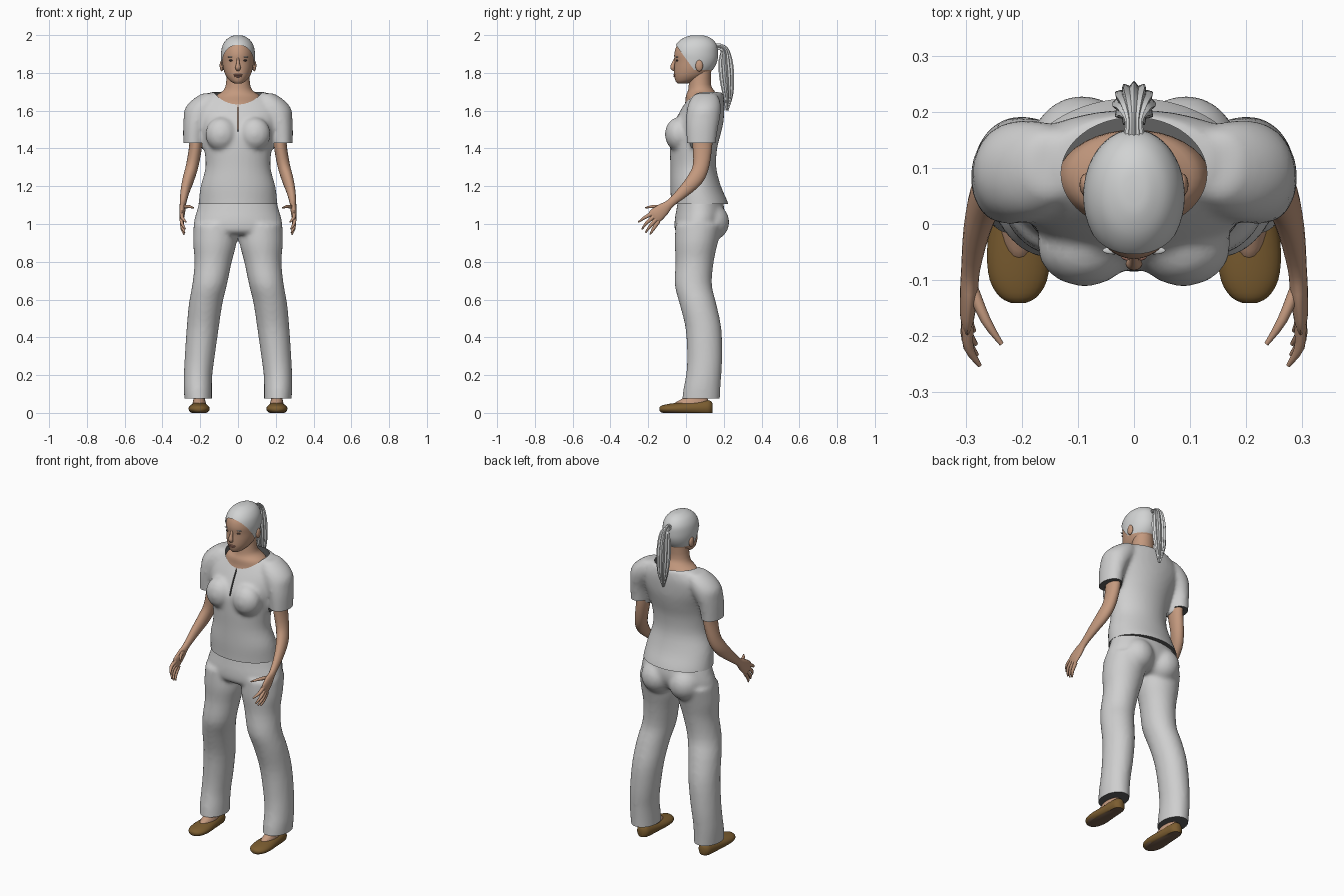
import bpy, bmesh, math
from mathutils import Vector, Matrix

if "Cube" in bpy.data.objects:
    bpy.data.objects.remove(bpy.data.objects["Cube"])


def material(name, rgb):
    m = bpy.data.materials.new(name)
    m.use_nodes = True
    m.diffuse_color = (*rgb, 1)
    m.node_tree.nodes["Principled BSDF"].inputs["Base Color"].default_value = (*rgb, 1)
    return m


CLOTH = material("light grey cloth", (0.62, 0.62, 0.62))
LINING = material("dark lining", (0.12, 0.12, 0.12))
HAIR = material("pale grey hair", (0.64, 0.65, 0.65))
SKIN = material("skin", (0.55, 0.32, 0.21))
LIPS = material("lips", (0.4, 0.19, 0.14))
EYES = material("dark eyes", (0.1, 0.07, 0.06))
SHOE = material("brown leather", (0.2, 0.11, 0.03))
SOLE = material("shoe sole", (0.18, 0.11, 0.07))


def spline(pts, steps):
    """Smooth curve through points of any dimension."""
    out = []
    for i in range(len(pts) - 1):
        a, b, c, d = (pts[max(0, min(len(pts) - 1, i + k))] for k in (-1, 0, 1, 2))
        for s in range(steps):
            t = s / steps
            out.append([q + t * ((r - p) / 2 + t * (p - 2.5 * q + 2 * r - e / 2
                        + t * (1.5 * (q - r) + (e - p) / 2))) for p, q, r, e in zip(a, b, c, d)])
    return out + [list(pts[-1])]


def loft(bm, pts, side=1, flat=False, n=24, steps=3, ridge=0):
    """Skin ellipses (x, y, z, radius across, radius along) into a closed tube."""
    pts = spline(pts, steps)
    rings = []
    for i, (x, y, z, ru, rv) in enumerate(pts):
        a, b = pts[max(i - 1, 0)], pts[min(i + 1, len(pts) - 1)]
        t = Vector((0, 0, 1)) if flat else (Vector(b[:3]) - Vector(a[:3])).normalized()
        u = (Vector((1, 0, 0)) - t * t.x).normalized()
        v = t.cross(u)
        ring = []
        for k in range(n):
            w = 2 * math.pi * k / n
            r = 1 + ridge * math.cos(n * w / 4)
            p = Vector((x, y, z)) + r * (u * ru * math.cos(w) + v * rv * math.sin(w))
            ring.append(bm.verts.new((p.x * side, p.y, p.z)))
        rings.append(ring)
    for lo, hi in zip(rings, rings[1:]):
        for k in range(n):
            bm.faces.new((lo[k], lo[(k + 1) % n], hi[(k + 1) % n], hi[k]))
    bm.faces.new(rings[0])
    bm.faces.new(rings[-1])


def ball(bm, loc, radii):
    bmesh.ops.create_uvsphere(bm, u_segments=20, v_segments=12, radius=1,
                              matrix=Matrix.LocRotScale(Vector(loc), None, Vector(radii)))


def finish(name, bm, *mats):
    bmesh.ops.recalc_face_normals(bm, faces=bm.faces)
    me = bpy.data.meshes.new(name)
    bm.to_mesh(me)
    bm.free()
    for m in mats:
        me.materials.append(m)
    ob = bpy.data.objects.new(name, me)
    bpy.context.collection.objects.link(ob)
    me.shade_smooth()
    me.set_sharp_from_angle(angle=math.radians(50))
    return ob


def cutter(loc, size, round_=False):
    """Box or upright elliptical cylinder whose cut faces take the lining colour."""
    bm = bmesh.new()
    mat = Matrix.LocRotScale(Vector(loc), None, Vector(size))
    if round_:
        bmesh.ops.create_cone(bm, cap_ends=True, segments=48, radius1=0.5, radius2=0.5, depth=1, matrix=mat)
    else:
        bmesh.ops.create_cube(bm, size=1, matrix=mat)
    for f in bm.faces:
        f.material_index = 1
    ob = finish("cutter", bm, CLOTH, LINING)
    ob.hide_render = True
    return ob


def tailor(ob, cutters):
    """Fuse overlapping volumes into one garment, relax it, then trim the openings."""
    rm = ob.modifiers.new("fuse", "REMESH")
    rm.mode, rm.voxel_size = "VOXEL", 0.011
    sm = ob.modifiers.new("relax", "SMOOTH")
    sm.factor, sm.iterations = 0.5, 8
    for c in cutters:
        bo = ob.modifiers.new("trim", "BOOLEAN")
        bo.operation, bo.solver, bo.object = "DIFFERENCE", "EXACT", c
    bpy.context.view_layer.update()
    ev = ob.evaluated_get(bpy.context.evaluated_depsgraph_get())
    me = bpy.data.meshes.new_from_object(ev)
    ob.modifiers.clear()
    ob.data = me
    me.shade_smooth()
    me.set_sharp_from_angle(angle=math.radians(50))
    for c in cutters:
        bpy.data.objects.remove(c)


def stack(rows):
    """Rows of height, half width, front y, back y become centred ellipses."""
    return [(0, (f + b) / 2, z, w, (b - f) / 2) for z, w, f, b in rows]


def limb(rows):
    """Rows of height, inner x, outer x, front y, back y become ellipses."""
    return [((i + o) / 2, (f + b) / 2, z, (o - i) / 2, (b - f) / 2) for z, i, o, f, b in rows]


# Blouse with short sleeves, round neckline and front slit
bm = bmesh.new()
loft(bm, stack([(1.07, .212, -.08, .235), (1.12, .208, -.08, .22), (1.2, .198, -.083, .185), (1.3, .172, -.083, .16),
                (1.4, .18, -.085, .165), (1.48, .195, -.08, .185), (1.54, .215, -.06, .198), (1.6, .23, -.03, .203),
                (1.65, .21, .0, .203), (1.7, .14, .03, .195)]), flat=True, n=40)
for s in (1, -1):
    loft(bm, limb([(1.4, .185, .29, .005, .155), (1.5, .17, .291, .0, .168), (1.56, .144, .288, .0, .18),
                   (1.61, .105, .282, .005, .186), (1.655, .09, .245, .02, .18), (1.692, .1, .19, .05, .16)]),
         side=s, flat=True)
    ball(bm, (s * .088, -.04, 1.475), (.085, .072, .09))
blouse = finish("blouse", bm, CLOTH, LINING)
tailor(blouse, [cutter((0, .09, 1.7), (.26, .2, .3), True), cutter((0, -.1, 1.56), (.007, .2, .14)),
                cutter((0, .05, 1.05), (.6, .6, .11))]
       + [cutter((s * .285, .08, 1.37), (.19, .3, .12)) for s in (1, -1)])

# Trousers
bm = bmesh.new()
loft(bm, stack([(.945, .2, -.04, .14), (.97, .23, -.06, .175), (1.02, .232, -.06, .2),
                (1.07, .218, -.052, .205), (1.14, .2, -.04, .19)]), flat=True, n=40)
for s in (1, -1):
    loft(bm, limb([(.03, .138, .28, -.025, .178), (.12, .138, .287, -.015, .182), (.2, .136, .287, .0, .187),
                   (.3, .123, .282, .006, .192), (.45, .102, .272, -.003, .187), (.58, .082, .26, -.035, .16),
                   (.68, .058, .242, -.06, .137), (.8, .033, .23, -.055, .147), (.9, .008, .238, -.06, .168),
                   (1.0, .01, .235, -.055, .19)]), side=s, flat=True, n=32)
    ball(bm, (s * .092, .13, 1.01), (.095, .1, .1))
trousers = finish("trousers", bm, CLOTH, LINING)
tailor(trousers, [cutter((0, .05, .02), (.8, .6, .11))])

# Head, with the hair cap as a trimmed larger shell
skull = stack([(1.744, .02, -.045, .01), (1.757, .042, -.055, .055), (1.785, .064, -.062, .11), (1.82, .077, -.062, .142),
               (1.86, .083, -.06, .16), (1.9, .084, -.062, .163), (1.94, .076, -.05, .158),
               (1.972, .055, -.02, .135), (1.99, .025, .02, .1), (1.994, .004, .055, .065)])
bm = bmesh.new()
loft(bm, skull, flat=True, n=40, steps=4)
finish("head", bm, SKIN)
bm = bmesh.new()
loft(bm, [(x, y, z + .005, u + .006, v + .006) for x, y, z, u, v in skull], flat=True, n=40, steps=4)
for co, no in (((0, 0, 1.815), (0, 0, -1)), ((0, -.05, 1.943), (0, -1.375, -1))):
    bmesh.ops.bisect_plane(bm, geom=bm.verts[:] + bm.edges[:] + bm.faces[:], plane_co=co, plane_no=no, clear_outer=True)
finish("hair_cap", bm, HAIR)

bm = bmesh.new()
loft(bm, [(0, .14, 1.935, .022, .02), (0, .18, 1.938, .014, .015), (0, .205, 1.915, .026, .022), (0, .21, 1.85, .034, .035),
          (0, .217, 1.76, .034, .034), (0, .222, 1.68, .026, .024), (0, .217, 1.6, .005, .006)], n=48, steps=4, ridge=.12)
finish("ponytail", bm, HAIR)

# Face details
bm = bmesh.new()
loft(bm, [(0, -.055, 1.88, .006, .006), (0, -.066, 1.85, .009, .01), (0, -.071, 1.827, .015, .012),
          (0, -.062, 1.813, .008, .005)], n=12)
finish("nose", bm, SKIN)
bm = bmesh.new()
ball(bm, (0, -.058, 1.79), (.023, .009, .005))
ball(bm, (0, -.057, 1.781), (.019, .009, .005))
finish("lips", bm, LIPS)
for s, side in ((1, "left"), (-1, "right")):
    for part, loc, size, mat in (("ear", (.086, .07, 1.838), (.011, .02, .03), SKIN),
                                 ("eye", (.035, -.046, 1.866), (.014, .008, .005), EYES),
                                 ("eyebrow", (.037, -.047, 1.884), (.019, .007, .003), HAIR)):
        bm = bmesh.new()
        ball(bm, (s * loc[0], *loc[1:]), size)
        finish(f"{side}_{part}", bm, mat)

# Neck and upper chest
bm = bmesh.new()
loft(bm, stack([(1.5, .12, .0, .15), (1.6, .137, -.012, .165), (1.645, .132, -.004, .168), (1.68, .115, .0, .165),
                (1.705, .08, .01, .15), (1.74, .064, .015, .132), (1.83, .058, .02, .135)]), flat=True, n=36)
finish("neck", bm, SKIN)

for s, side in ((1, "left"), (-1, "right")):
    # Arm running into the palm, then thumb and fingers
    bm = bmesh.new()
    loft(bm, [(.23, .09, 1.5, .035, .05), (.224, .087, 1.42, .034, .052), (.242, .08, 1.31, .033, .043),
              (.262, .05, 1.24, .031, .042), (.28, -.01, 1.175, .024, .032), (.291, -.08, 1.112, .017, .022),
              (.294, -.12, 1.078, .016, .034), (.297, -.16, 1.045, .013, .04), (.297, -.178, 1.03, .007, .033)],
         side=s, n=20)
    for base, mid, tip in (((.292, -.105, 1.088), (.265, -.17, 1.093), (.236, -.214, 1.086)),
                           ((.296, -.18, 1.055), (.295, -.22, 1.033), (.275, -.252, 1.01)),
                           ((.297, -.17, 1.04), (.298, -.207, 1.007), (.28, -.233, .973)),
                           ((.297, -.157, 1.027), (.297, -.19, .988), (.282, -.214, .955)),
                           ((.296, -.145, 1.015), (.295, -.172, .975), (.285, -.19, .945))):
        loft(bm, [(*base, .011, .012), (*mid, .009, .009), (*tip, .004, .004)], side=s, n=10)
    finish(f"{side}_arm", bm, SKIN)

    # Foot inside a low slip-on shoe
    bm = bmesh.new()
    loft(bm, limb([(.025, .168, .242, -.075, .12), (.052, .17, .24, -.06, .12), (.075, .176, .236, -.02, .115),
                   (.1, .178, .236, .02, .115), (.16, .175, .24, .035, .125)]), side=s, flat=True)
    finish(f"{side}_foot", bm, SKIN)
    bm = bmesh.new()
    loft(bm, [(.206, -.141, .02, .012, .008), (.206, -.13, .02, .033, .018), (.206, -.1, .021, .051, .025),
              (.206, -.05, .022, .056, .031), (.206, .02, .024, .049, .036), (.206, .09, .026, .042, .041),
              (.206, .125, .026, .034, .04), (.206, .141, .026, .014, .025)], side=s)
    geom = bm.verts[:] + bm.edges[:] + bm.faces[:]
    bmesh.ops.bisect_plane(bm, geom=geom, plane_co=(0, 0, .0), plane_no=(0, 0, -1), clear_outer=True)
    bmesh.ops.holes_fill(bm, edges=[e for e in bm.edges if e.is_boundary])
    bm.normal_update()
    for f in bm.faces:
        f.material_index = int(abs(f.normal.z) > .8 and f.calc_center_median().z < .006)
    finish(f"{side}_shoe", bm, SHOE, SOLE)
